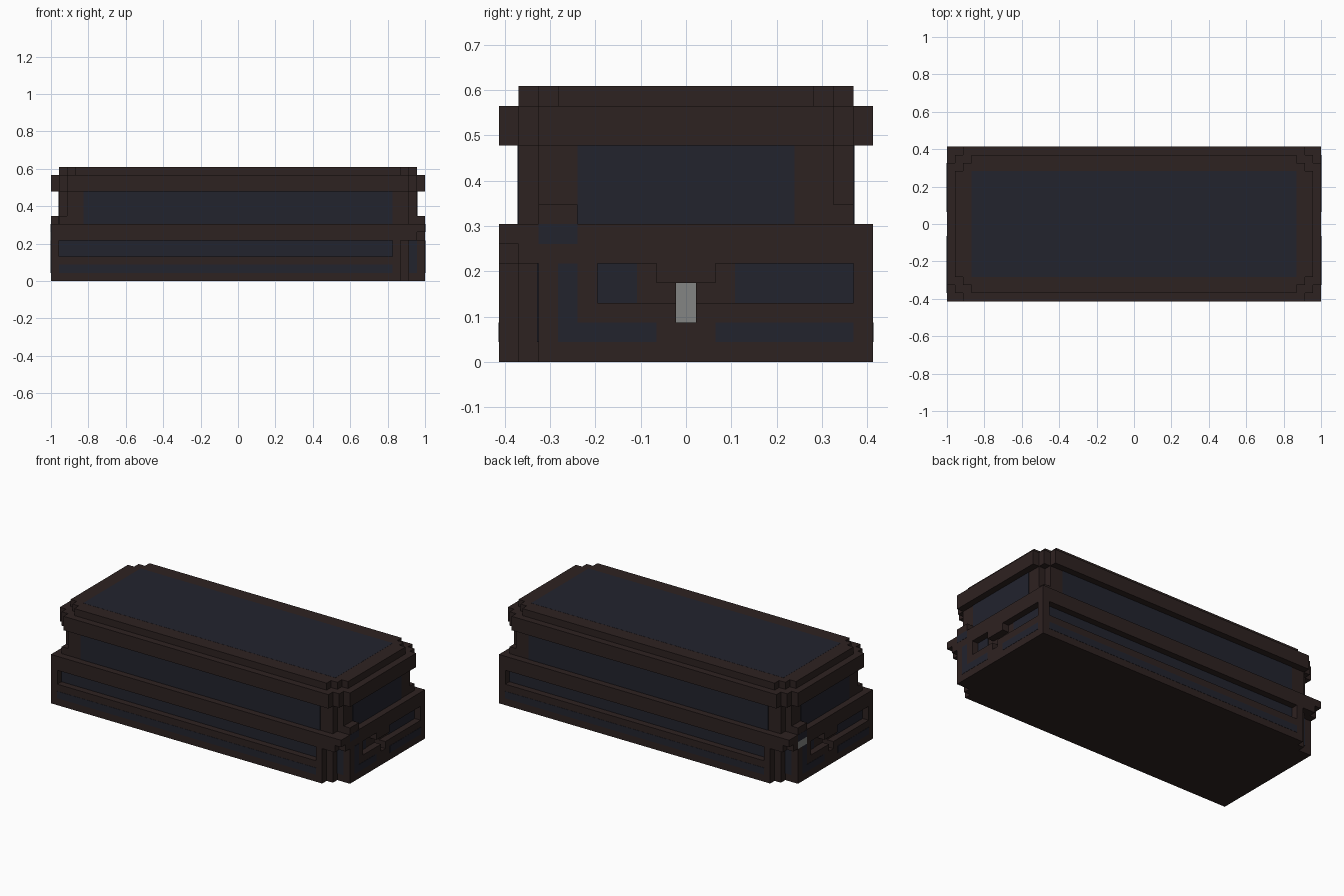
import bpy, bmesh

U = 1 / 23          # one block
HX, HY = 23, 9.5    # half length and half width in blocks
T = 0.06            # thickness of painted plates, in blocks

cube = bpy.data.objects.get("Cube")
if cube:
    bpy.data.objects.remove(cube)


def material(name, rgb):
    m = bpy.data.materials.new(name)
    m.use_nodes = True
    m.diffuse_color = (*rgb, 1)
    bsdf = m.node_tree.nodes["Principled BSDF"]
    bsdf.inputs["Base Color"].default_value = (*rgb, 1)
    bsdf.inputs["Roughness"].default_value = 0.9
    return m


WOOD = material("dark_wood", (0.027, 0.016, 0.015))
BLUE = material("night_blue", (0.016, 0.017, 0.027))
GREY = material("grey_metal", (0.23, 0.235, 0.23))


def finish(name, bm, mat):
    bmesh.ops.recalc_face_normals(bm, faces=bm.faces)
    bmesh.ops.scale(bm, vec=(U, U, U), verts=bm.verts)
    mesh = bpy.data.meshes.new(name)
    bm.to_mesh(mesh)
    bm.free()
    mesh.materials.append(mat)
    obj = bpy.data.objects.new(name, mesh)
    bpy.context.collection.objects.link(obj)


def prism(name, half, z0, z1, mat=WOOD):
    """Extrude an outline made of half its points plus their half-turn copy."""
    bm = bmesh.new()
    pts = half + [(-x, -y) for x, y in half]
    face = bm.faces.new([bm.verts.new((x, y, z0)) for x, y in pts])
    out = bmesh.ops.extrude_face_region(bm, geom=[face])
    top = [v for v in out["geom"] if isinstance(v, bmesh.types.BMVert)]
    bmesh.ops.translate(bm, verts=top, vec=(0, 0, z1 - z0))
    finish(name, bm, mat)


def boxes(name, items, mat=WOOD, signs=(1, -1)):
    """Boxes given as x, y and z ranges, repeated by a half turn."""
    bm = bmesh.new()
    for s in signs:
        for (x0, x1), (y0, y1), (z0, z1) in items:
            made = bmesh.ops.create_cube(bm, size=1)["verts"]
            bmesh.ops.scale(bm, verts=made, vec=(x1 - x0, y1 - y0, z1 - z0))
            bmesh.ops.translate(bm, verts=made, vec=(
                s * (x0 + x1) / 2, s * (y0 + y1) / 2, (z0 + z1) / 2))
    finish(name, bm, mat)


def end_plate(x, ys, zs):
    return (x - T, x + T), ys, zs


def side_plate(y, xs, zs):
    return xs, (y - T, y + T), zs


def stepped(hx, hy, n):
    """Half of a rectangle whose corners step inward n times."""
    low = []
    for i in range(n):
        low += [(hx - n + i, -hy + i), (hx - n + i, -hy + i + 1)]
    low.append((hx, -hy + n))
    return low + [(x, -y) for x, y in reversed(low)]


# Base, in layers: notched plinth, recessed band, overhanging rim
notch = [(HX - 3, -HY), (HX - 3, 1 - HY), (HX - 2, 1 - HY), (HX - 2, 2 - HY), (HX, 2 - HY)]
corner = [(HX, HY)]


def slot(x):
    return [(x, -0.5), (21, -0.5), (21, 0.5), (x, 0.5)]


prism("plinth", notch + corner, 0, 2)
prism("plinth_top", notch + slot(HX) + corner, 2, 3)
core = [(21, -8.5), (21, -7.5), (22, -7.5)]
prism("band_core_lower", core + slot(22) + [(22, 8.5)], 3, 4)
prism("band_core_upper", core + [(22, 8.5)], 4, 5)
boxes("band_posts", [
    ((22, HX), (8.5, HY), (3, 5)),
    ((22, HX), (-7.5, -4.5), (3, 5)),
    ((19, 20), (-HY, -8.5), (3, 5)),
])
boxes("lock_lip", [((22, HX), (-1.5, 1.5), (4, 5))])
prism("rim_lower", [(22, -HY), (22, -8.5), (HX, -8.5)] + corner, 5, 6)
prism("rim_upper", [(HX, -HY)] + corner, 6, 7)
boxes("corner_bump", [((22, HX), (-7.5, -5.5), (7, 8))])
boxes("corner_filler", [((21, 22), (7.5, 8.5), (7, 8))])

# Upper body and lid
prism("body", stepped(22, 8.5, 1), 7, 11)
prism("lid_rim", stepped(23, 9.5, 2), 11, 13)
prism("lid_top", stepped(22, 8.5, 2), 13, 14)

# Blue panels and stripes
boxes("lid_panel", [((-20, 20), (-6.5, 6.5), (14 - T, 14 + T / 4))], BLUE, (1,))
boxes("body_panels", [
    side_plate(-8.5, (-19, 19), (7, 11)),
    end_plate(22, (-5.5, 5.5), (7, 11)),
], BLUE)
boxes("recess_panels", [
    side_plate(-8.5, (-22, 19), (3, 5)),
    end_plate(22, (-4.5, -2.5), (3, 5)),
    end_plate(22, (2.5, 8.5), (3, 5)),
], BLUE)
boxes("base_stripes", [
    side_plate(-HY + T / 2, (-22, 19), (1, 2)),
    end_plate(HX - T / 2, (1.5, 8.5), (1, 2)),
    end_plate(HX - T / 2, (-5.5, -1.5), (1, 2)),
    end_plate(HX - T / 2, (-6.5, -5.5), (1, 5)),
    end_plate(HX - T / 2, (-7.5, -5.5), (6, 7)),
    side_plate(-7.5, (21, 22), (1, 5)),
], BLUE)

# Metal lock plates deep in the end slots, and one stud on the right end
boxes("lock_plate", [end_plate(21, (-0.5, 0.5), (2, 4))], GREY)
boxes("end_stud", [end_plate(HX - T / 2, (-7.5, -5.5), (5, 6))], GREY, (-1,))
